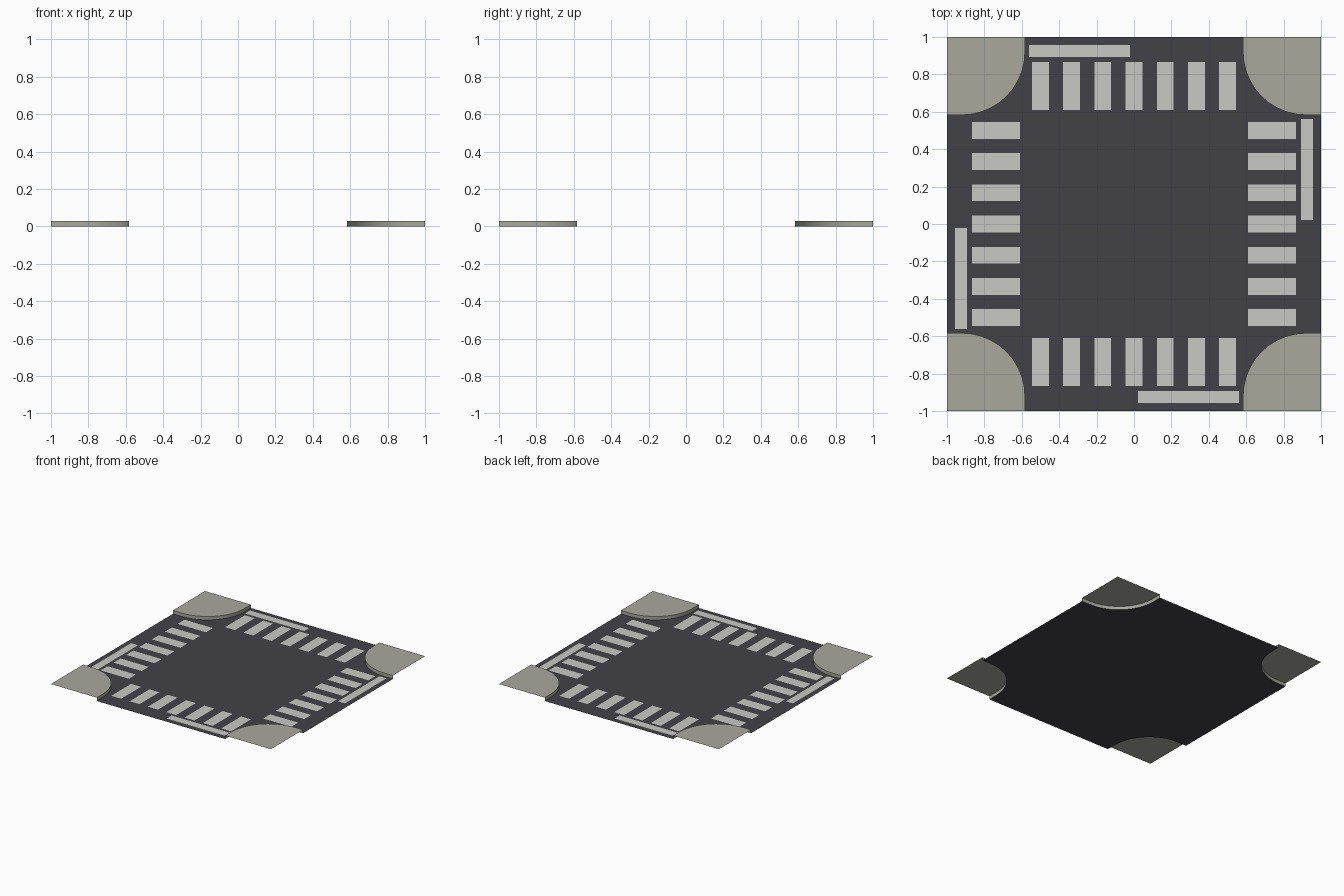
import bpy, math

if "Cube" in bpy.data.objects:
    bpy.data.objects.remove(bpy.data.objects["Cube"])

HALF, EDGE, RADIUS, CURB_H, PAINT_Z = 1.0, 0.583, 0.337, 0.028, 0.002


def material(name, rgb):
    # sRGB 0-255 to linear
    lin = [((c / 255 + 0.055) / 1.055) ** 2.4 for c in rgb]
    m = bpy.data.materials.new(name)
    m.diffuse_color = (*lin, 1)
    m.use_nodes = True
    m.node_tree.nodes["Principled BSDF"].inputs["Base Color"].default_value = m.diffuse_color
    return m


asphalt = material("dark asphalt", (66, 65, 70))
concrete = material("grey concrete", (169, 169, 158))
paint = material("pale road paint", (201, 201, 197))


def turn(p, quarter):
    # rotate a 2D point by quarter turns about the centre
    x, y = p
    for _ in range(quarter):
        x, y = -y, x
    return x, y


def make(name, verts, faces, mat):
    me = bpy.data.meshes.new(name)
    me.from_pydata(verts, [], faces)
    me.materials.append(mat)
    ob = bpy.data.objects.new(name, me)
    bpy.context.collection.objects.link(ob)
    return ob


def rect(name, x0, x1, y0, y1, quarter):
    pts = [turn(p, quarter) for p in ((x0, y0), (x1, y0), (x1, y1), (x0, y1))]
    make(name, [(x, y, PAINT_Z) for x, y in pts], [(0, 1, 2, 3)], paint)


# Curb line of one corner: short straight, rounded quarter, short straight
c = EDGE + RADIUS
STEPS = 10
curb = [(HALF, EDGE)]
for i in range(STEPS + 1):
    a = math.radians(270 - 90 * i / STEPS)
    curb.append((c + RADIUS * math.cos(a), c + RADIUS * math.sin(a)))
curb.append((EDGE, HALF))
n = len(curb)

# Road: one flat sheet with the four corners left out
outline = [turn(p, q) for q in range(4) for p in curb]
make("road", [(x, y, 0) for x, y in outline], [tuple(range(len(outline)))], asphalt)

for q in range(4):
    # Raised pavement corner: top sheet and curb wall, open on the outer sides
    pts = [turn(p, q) for p in curb]
    cx, cy = turn((HALF, HALF), q)
    verts = [(x, y, 0) for x, y in pts] + [(x, y, CURB_H) for x, y in pts]
    verts.append((cx, cy, CURB_H))
    faces = [(i + 1, i, n + i, n + i + 1) for i in range(n - 1)]
    faces.append(tuple(reversed(range(n, 2 * n + 1))))
    ob = make(f"pavement_corner_{q + 1}", verts, faces, concrete)
    bpy.ops.object.select_all(action='DESELECT')
    ob.select_set(True)
    bpy.context.view_layer.objects.active = ob
    bpy.ops.object.shade_smooth_by_angle(angle=math.radians(30))

    # Crossing stripes
    for k in range(7):
        x = -0.5 + k / 6
        rect(f"crossing_stripe_{q + 1}_{k + 1}", x - 0.045, x + 0.045, 0.61, 0.867, q)

    # Stop line
    rect(f"stop_line_{q + 1}", -0.562, -0.022, 0.893, 0.957, q)
